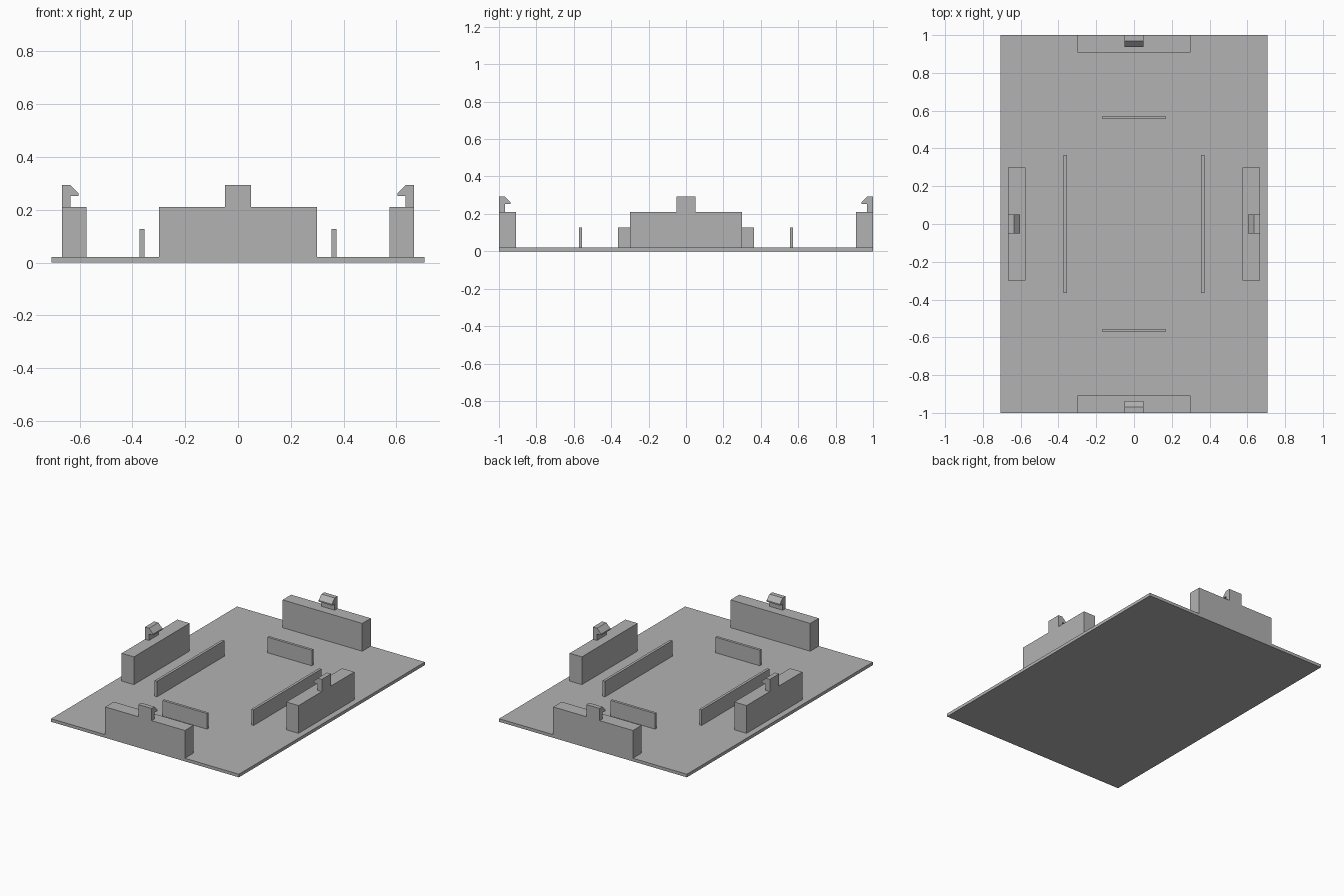
import bpy
import bmesh
from math import radians
from mathutils import Matrix

cube = bpy.data.objects.get("Cube")
if cube:
    bpy.data.objects.remove(cube, do_unlink=True)

grey = bpy.data.materials.new("plain grey")
grey.use_nodes = True
colour = (0.448, 0.448, 0.448, 1)
grey.diffuse_color = colour
grey.node_tree.nodes["Principled BSDF"].inputs["Base Color"].default_value = colour

BASE_TOP = 0.021
BLOCK_TOP = 0.21
CLIP_TOP = 0.293


def extrude_profile(name, profile, half_width, angle=0):
    """Sweep a (y, z) profile along x, then turn it about z."""
    bm = bmesh.new()
    face = bm.faces.new([bm.verts.new((-half_width, y, z)) for y, z in profile])
    result = bmesh.ops.extrude_face_region(bm, geom=[face])
    moved = [v for v in result["geom"] if isinstance(v, bmesh.types.BMVert)]
    bmesh.ops.translate(bm, vec=(2 * half_width, 0, 0), verts=moved)
    bm.transform(Matrix.Rotation(radians(angle), 4, "Z"))
    bmesh.ops.recalc_face_normals(bm, faces=bm.faces)
    mesh = bpy.data.meshes.new(name)
    bm.to_mesh(mesh)
    bm.free()
    mesh.materials.append(grey)
    obj = bpy.data.objects.new(name, mesh)
    bpy.context.collection.objects.link(obj)
    return obj


def rectangle(y0, y1, z0, z1):
    return [(y0, z0), (y1, z0), (y1, z1), (y0, z1)]


# Base plate
extrude_profile("base_plate", rectangle(-1, 1, 0, BASE_TOP), 0.707)

# Each side: angle, outer block face, inner wall face, wall half length
sides = {
    "back": (0, 1.0, 0.555, 0.167),
    "left": (-90, 0.666, 0.355, 0.364),
    "front": (180, 1.0, 0.555, 0.167),
    "right": (90, 0.666, 0.355, 0.364),
}

for side, (angle, outer, wall, wall_half) in sides.items():
    # Support block with hooked clip standing flush with its outer face
    extrude_profile(side + "_block",
                    rectangle(outer - 0.092, outer, BASE_TOP, BLOCK_TOP), 0.3, angle)
    stem = outer - 0.031
    tip = outer - 0.062
    clip = [(outer, BLOCK_TOP), (outer, CLIP_TOP), (stem, CLIP_TOP),
            (tip, CLIP_TOP - 0.031), (tip, 0.253), (stem, 0.253), (stem, BLOCK_TOP)]
    extrude_profile(side + "_clip", clip, 0.05, angle)

    # Thin inner locating wall
    extrude_profile(side + "_inner_wall",
                    rectangle(wall, wall + 0.018, BASE_TOP, 0.127), wall_half, angle)
